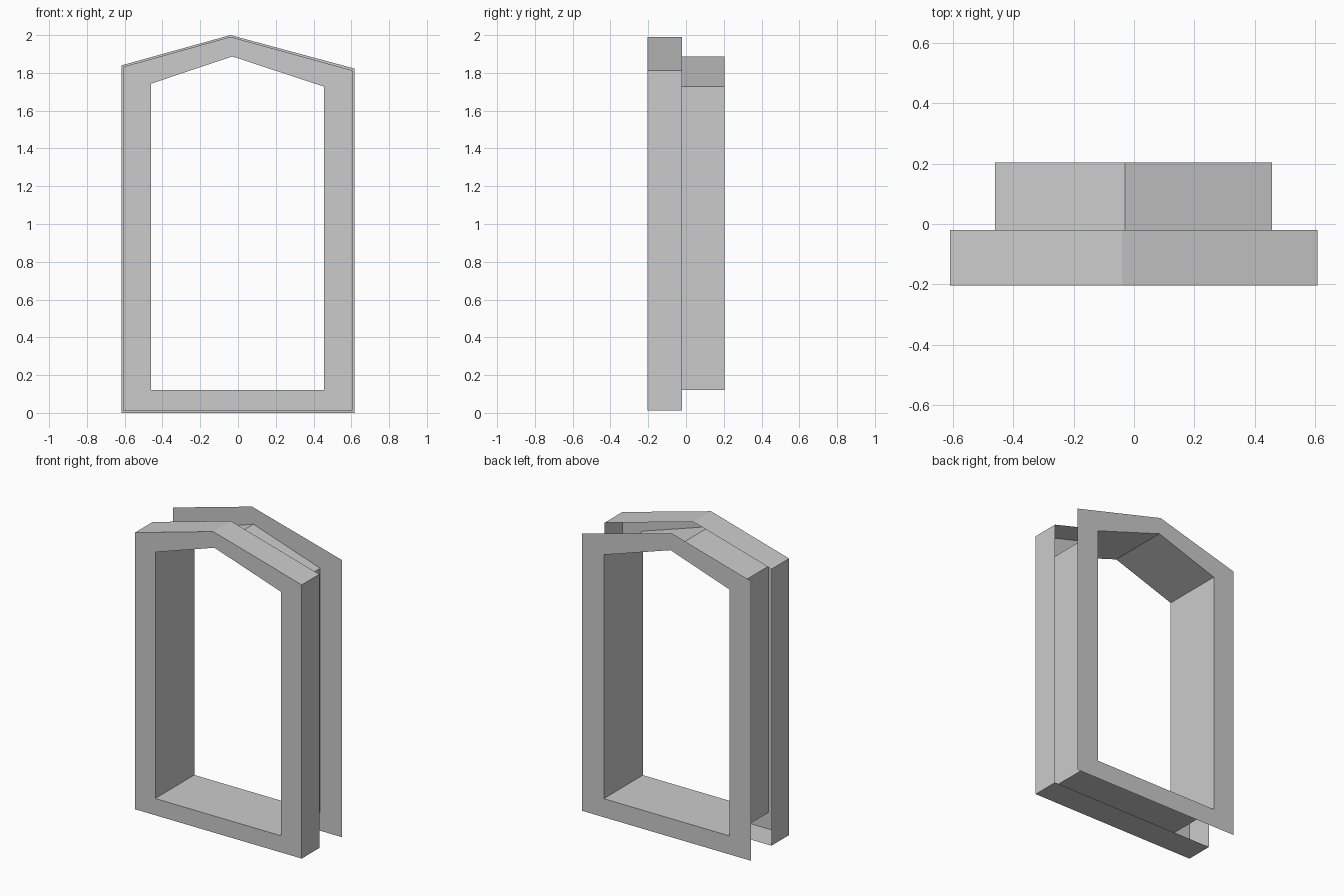
import bpy, bmesh

if "Cube" in bpy.data.objects:
    bpy.data.objects.remove(bpy.data.objects["Cube"])


def outline(x0, x1, bottom, left_top, right_top, apex_x, apex_z):
    """Five-sided gabled outline, counter-clockwise seen from the front."""
    return [(x0, bottom), (x1, bottom), (x1, right_top), (apex_x, apex_z), (x0, left_top)]


flange = outline(-0.616, 0.616, 0.0, 1.840, 1.823, -0.04, 2.0)
opening = outline(-0.46, 0.456, 0.122, 1.743, 1.727, -0.03, 1.887)
casing = outline(-0.608, 0.606, 0.012, 1.832, 1.813, -0.04, 1.991)

# Thin open shell: rear flange -> opening lining -> front face -> outer casing wall
stations = [(flange, 0.203), (opening, 0.203), (opening, -0.203), (casing, -0.203), (casing, -0.02)]

bm = bmesh.new()
rings = [[bm.verts.new((x, y, z)) for x, z in shape] for shape, y in stations]
for a, b in zip(rings, rings[1:]):
    for i in range(5):
        j = (i + 1) % 5
        bm.faces.new((a[i], b[i], b[j], a[j]))

mesh = bpy.data.meshes.new("window_frame")
bm.to_mesh(mesh)
bm.free()
bpy.context.collection.objects.link(bpy.data.objects.new("window_frame", mesh))
